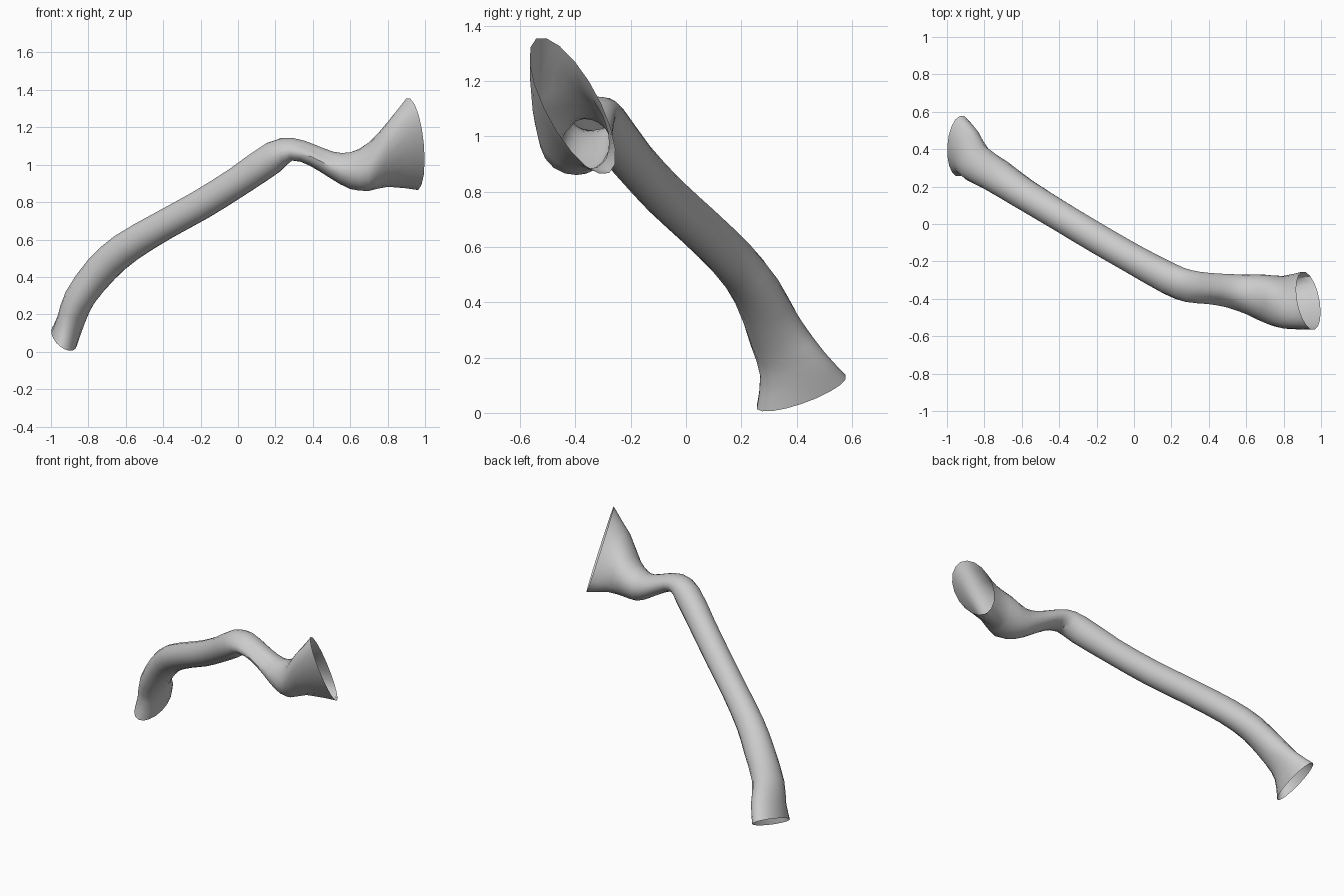
import bpy, bmesh, math
from mathutils import Vector

if "Cube" in bpy.data.objects:
    bpy.data.objects.remove(bpy.data.objects["Cube"])

SIDES = 18   # points around each cross-section
STEPS = 2    # interpolated rings per section

mat = bpy.data.materials.new("plain_grey")
mat.diffuse_color = (0.6, 0.6, 0.6, 1)
mat.use_nodes = True
mat.node_tree.nodes["Principled BSDF"].inputs["Base Color"].default_value = mat.diffuse_color


def shaft_axes(r):
    """Round cross-section square to the straight shaft."""
    t = Vector((0.74, -0.44, 0.46)).normalized()
    b = Vector((-t.y, t.x, 0)).normalized() * r
    return tuple(t.cross(b)), tuple(b)


R = shaft_axes(0.081)

# cross-sections: centre, upper half-axis, side half-axis, depth of the fold
sections = [
    # flared lower mouth
    ((-0.93, 0.417, 0.075), (-0.068, 0.0, 0.043), (0.01, 0.163, 0.055), 0),
    ((-0.89, 0.385, 0.175), (-0.07, 0.0, 0.025), (0.03, 0.118, 0.04), 0),
    ((-0.845, 0.325, 0.29), (-0.067, 0.01, 0.045), (0.04, 0.092, 0.035), 0),
    # bend
    ((-0.73, 0.255, 0.44), (-0.06, 0.02, 0.058), (0.05, 0.078, 0.015), 0),
    ((-0.60, 0.168, 0.555), (-0.05, 0.025, 0.066), (0.045, 0.072, 0.0), 0),
    # straight shaft
    ((-0.40, 0.045, 0.675), *R, 0),
    ((-0.20, -0.075, 0.785), *R, 0),
    ((0.0, -0.19, 0.91), *R, 0),
    ((0.19, -0.293, 1.04), (-0.03, 0.02, 0.078), (0.035, 0.078, 0.0), 0),
    # pinched elbow
    ((0.29, -0.332, 1.083), (0.0, 0.01, 0.061), (0.015, 0.085, 0.0), 0.1),
    ((0.40, -0.346, 1.05), (0.015, 0.0, 0.056), (0.0, 0.086, 0.0), 0.25),
    ((0.50, -0.358, 1.0), (0.01, 0.0, 0.07), (0.0, 0.092, 0.0), 0.2),
    # flared upper horn
    ((0.60, -0.378, 0.968), (0.0, -0.01, 0.098), (0.0, 0.107, 0.01), 0.05),
    ((0.70, -0.40, 0.99), (0.0, -0.05, 0.12), (0.0, 0.12, 0.05), 0),
    ((0.80, -0.418, 1.055), (0.0, -0.10, 0.166), (0.0, 0.10, 0.05), 0),
    ((0.932, -0.41, 1.11), (-0.01, -0.132, 0.243), (-0.065, 0.083, 0.048), 0),
]


def flat(s):
    return [*s[0], *s[1], *s[2], s[3]]


def catmull(p0, p1, p2, p3, t):
    return [0.5 * (2 * b + (c - a) * t + (2 * a - 5 * b + 4 * c - d) * t * t
                   + (3 * b - a - 3 * c + d) * t ** 3)
            for a, b, c, d in zip(p0, p1, p2, p3)]


# smooth the run of sections
rows = [flat(s) for s in sections]
rings = []
for i in range(len(rows) - 1):
    p0, p3 = rows[max(i - 1, 0)], rows[min(i + 2, len(rows) - 1)]
    for k in range(STEPS):
        rings.append(catmull(p0, rows[i], rows[i + 1], p3, k / STEPS))
rings.append(rows[-1])

# skin the rings into one tube, open at both ends
bm = bmesh.new()
loops = []
for row in rings:
    c, a, b, fold = Vector(row[0:3]), Vector(row[3:6]), Vector(row[6:9]), row[9]
    loop = []
    for j in range(SIDES):
        th = 2 * math.pi * j / SIDES
        # crease on the upper front of the elbow
        dent = 1 - fold * max(0, math.cos(th + math.radians(55))) ** 6
        loop.append(bm.verts.new(c + (a * math.cos(th) + b * math.sin(th)) * dent))
    loops.append(loop)
for l0, l1 in zip(loops, loops[1:]):
    for j in range(SIDES):
        n = (j + 1) % SIDES
        bm.faces.new((l0[j], l1[j], l1[n], l0[n]))
bmesh.ops.recalc_face_normals(bm, faces=bm.faces[:])
# face the wall outwards
f = bm.faces[SIDES * 12]
if f.normal.dot(f.calc_center_median() - Vector(rings[12][0:3])) < 0:
    bmesh.ops.reverse_faces(bm, faces=bm.faces[:])

mesh = bpy.data.meshes.new("flared_tube")
bm.to_mesh(mesh)
bm.free()
mesh.materials.append(mat)
tube = bpy.data.objects.new("flared_tube", mesh)
bpy.context.collection.objects.link(tube)
bpy.context.view_layer.objects.active = tube
tube.select_set(True)
bpy.ops.object.shade_smooth_by_angle(angle=math.radians(40))
